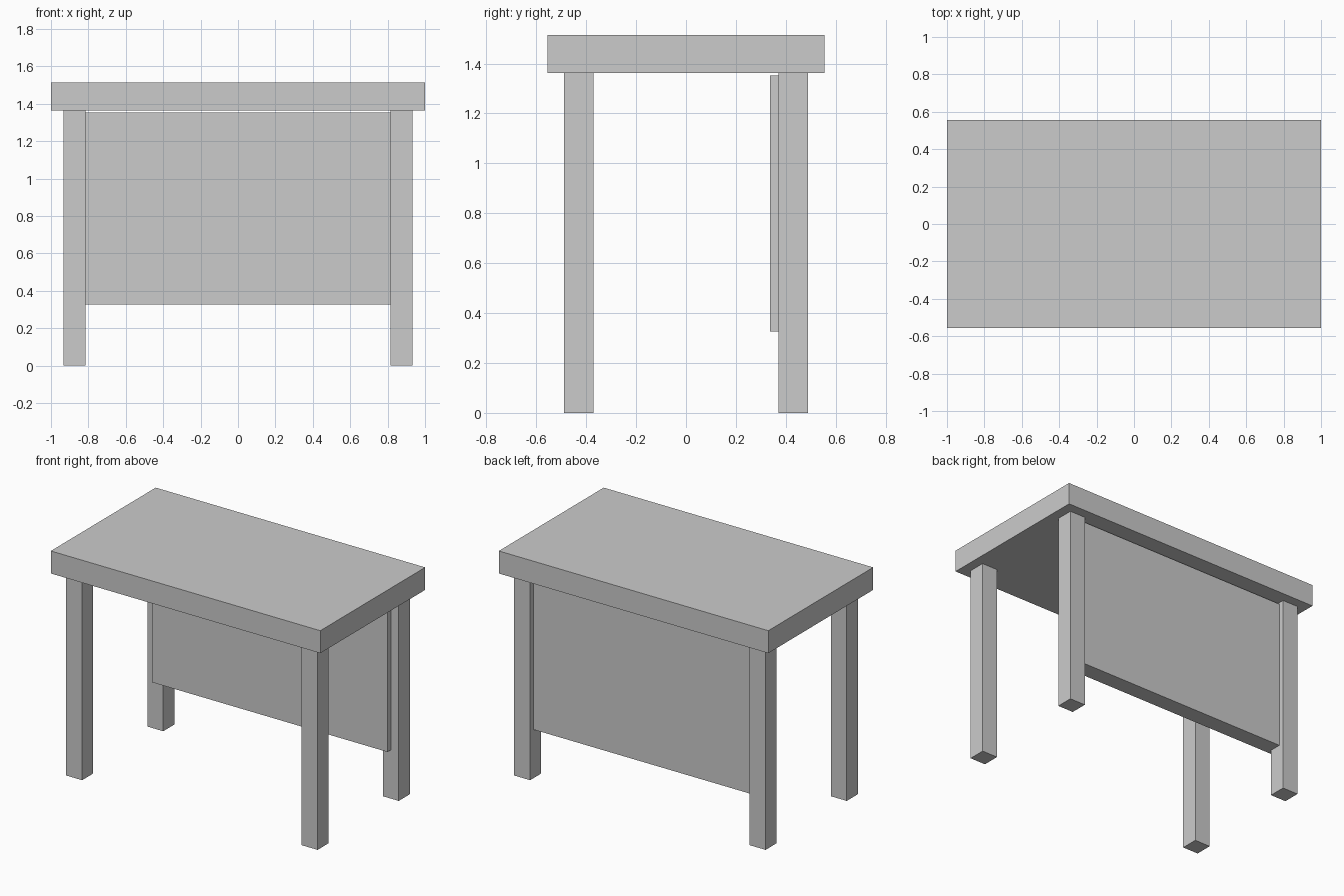
import bpy

if "Cube" in bpy.data.objects:
    bpy.data.objects.remove(bpy.data.objects["Cube"])


def box(name, lo, hi):
    """Axis-aligned box between two corners."""
    bpy.ops.mesh.primitive_cube_add(size=1, location=[(a + b) / 2 for a, b in zip(lo, hi)])
    ob = bpy.context.object
    ob.name = name
    ob.scale = [b - a for a, b in zip(lo, hi)]
    bpy.ops.object.transform_apply(location=False, rotation=False, scale=True)
    return ob


TOP_Z, UNDER_Z = 1.514, 1.363   # tabletop upper and lower faces
LEG = 0.059                     # half width of a square leg
LEG_X, LEG_Y = 0.874, 0.43      # leg centres

# Thick slab top
box("tabletop", (-1, -0.556, UNDER_Z), (1, 0.556, TOP_Z))

# Four square legs
for side, sx in (("left", -1), ("right", 1)):
    for end, sy in (("front", -1), ("back", 1)):
        x, y = sx * LEG_X, sy * LEG_Y
        box(f"{end}_{side}_leg", (x - LEG, y - LEG, 0), (x + LEG, y + LEG, UNDER_Z))

# Thick modesty panel let into the back legs, standing proud of their inner faces
box("modesty_panel", (-LEG_X, 0.336, 0.326), (LEG_X, 0.453, 1.353))
